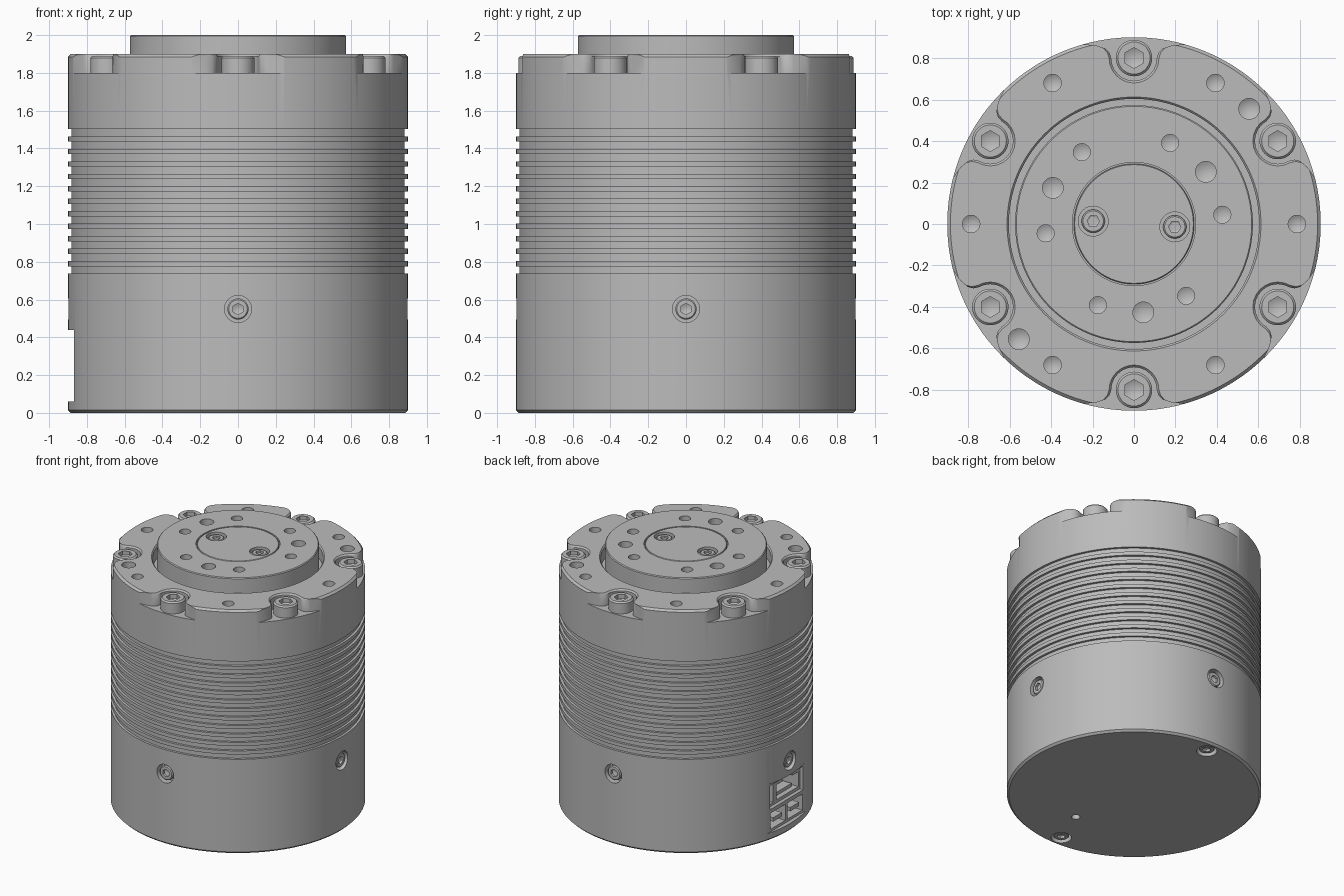
import bpy, bmesh, math
from mathutils import Matrix, Vector

if "Cube" in bpy.data.objects:
    bpy.data.objects.remove(bpy.data.objects["Cube"], do_unlink=True)

GREY = (0.5, 0.5, 0.5, 1)
metal = bpy.data.materials.new("machined_grey")
metal.use_nodes = True
metal.diffuse_color = GREY
metal.node_tree.nodes["Principled BSDF"].inputs["Base Color"].default_value = GREY


def rot(deg, axis="Z"):
    return Matrix.Rotation(math.radians(deg), 4, axis)


def move(x, y, z):
    return Matrix.Translation((x, y, z))


def revolve(bm, profile, steps, matrix=Matrix()):
    """Turn an (r, z) profile about z and add it to bm."""
    part = bmesh.new()
    verts = [part.verts.new((r, 0, z)) for r, z in profile]
    edges = [part.edges.new(pair) for pair in zip(verts, verts[1:])]
    bmesh.ops.spin(part, geom=verts + edges, cent=(0, 0, 0), axis=(0, 0, 1),
                   angle=math.tau, steps=steps)
    bmesh.ops.remove_doubles(part, verts=part.verts, dist=1e-5)
    merge(bm, part, matrix)


def merge(bm, part, matrix):
    bmesh.ops.transform(part, matrix=matrix, verts=part.verts)
    bmesh.ops.recalc_face_normals(part, faces=part.faces)
    mesh = bpy.data.meshes.new("part")
    part.to_mesh(mesh)
    part.free()
    bm.from_mesh(mesh)
    bpy.data.meshes.remove(mesh)


def drill(bm, matrix, r, depth, tip=0.0, steps=32):
    """Cutter for a hole going down from the matrix origin."""
    revolve(bm, [(0, 0.04), (r, 0.04), (r, -depth), (0, -depth - tip)], steps, matrix)


def box(bm, low, high):
    low, high = Vector(low), Vector(high)
    size = high - low
    part = bmesh.new()
    bmesh.ops.create_cube(part, size=1)
    merge(bm, part, Matrix.Translation((low + high) / 2) @ Matrix.Diagonal((*size, 1)))


def loft(bm, rings, matrix):
    """Closed solid through equal-length rings of points."""
    part = bmesh.new()
    loops = [[part.verts.new(p) for p in ring] for ring in rings]
    n = len(loops[0])
    for a, b in zip(loops, loops[1:]):
        for i in range(n):
            j = (i + 1) % n
            part.faces.new((a[i], a[j], b[j], b[i]))
    part.faces.new(loops[0])
    part.faces.new(loops[-1])
    merge(bm, part, matrix)


def make(name, bm):
    mesh = bpy.data.meshes.new(name)
    bm.to_mesh(mesh)
    bm.free()
    obj = bpy.data.objects.new(name, mesh)
    bpy.context.collection.objects.link(obj)
    return obj


def activate(obj):
    bpy.ops.object.select_all(action="DESELECT")
    obj.select_set(True)
    bpy.context.view_layer.objects.active = obj


def cut(obj, bm):
    cutter = make("cutter", bm)
    mod = obj.modifiers.new("cut", "BOOLEAN")
    mod.operation, mod.solver, mod.object = "DIFFERENCE", "EXACT", cutter
    activate(obj)
    bpy.ops.object.modifier_apply(modifier=mod.name)
    bpy.data.objects.remove(cutter, do_unlink=True)


def finish(obj):
    obj.data.materials.clear()
    obj.data.materials.append(metal)
    activate(obj)
    bpy.ops.object.shade_smooth_by_angle(angle=math.radians(30))


def screws(name, r, height, socket, places):
    """Socket-head screws sharing one mesh; the head top is at the origin."""
    bm = bmesh.new()
    c = 0.12 * r
    revolve(bm, [(0, -height), (r, -height), (r, -c), (r - c, 0), (0, 0)], 32)
    head = make(name, bm)
    bm = bmesh.new()
    drill(bm, Matrix(), socket, 0.6 * socket, 0.5 * socket, 6)
    cut(head, bm)
    finish(head)
    for i, place in enumerate(places):
        obj = head if i == 0 else bpy.data.objects.new(f"{name}_{i + 1}", head.data)
        if i:
            bpy.context.collection.objects.link(obj)
        obj.matrix_world = place


# Housing with cooling grooves
R, GROOVE, FIN, DEPTH = 0.9, 0.038, 0.028, 0.018
profile = [(0, 0), (R - 0.015, 0), (R, 0.015)]
z = 0.738
for i in range(12):
    profile += [(R, z), (R - DEPTH, z), (R - DEPTH, z + GROOVE), (R, z + GROOVE)]
    z += GROOVE + FIN
profile += [(R, 1.885), (R - 0.015, 1.9), (0.612, 1.9), (0.603, 1.89), (0.603, 1.8), (0, 1.8)]
bm = bmesh.new()
revolve(bm, profile, 160)
housing = make("housing", bm)

# Flared screw pockets around the top rim
half = [(0.11 * math.sin(a), 0.8 - 0.11 * math.cos(a))
        for a in (math.radians(15 * k) for k in range(7))]
half += [(0.118, 0.825), (0.137, 0.845), (0.165, 0.855), (0.27, 0.87), (0.27, 1.0)]
outline = half + [(-x, y) for x, y in reversed(half[1:])]


def ring(z, grow):
    return [(x * grow, 0.8 + (y - 0.8) * grow, z) for x, y in outline]


bm = bmesh.new()
for k in range(6):
    loft(bm, [ring(1.8, 1), ring(1.888, 1), ring(1.92, 1.25)], rot(60 * k))
cut(housing, bm)

# Threaded holes in the rim, screw recesses in the side and base
side_places = [rot(90 * k) @ move(R, 0, 0.55) @ rot(90, "Y") for k in range(4)]
base_places = [move(0, s * 0.8, 0) @ rot(180, "X") for s in (1, -1)]
bm = bmesh.new()
for angle in (0, 60, 120, 180, 240, 300):
    drill(bm, rot(angle) @ move(0.785, 0, 1.9), 0.042, 0.12, 0.025)
for angle in (45, 225):
    drill(bm, rot(angle) @ move(0.785, 0, 1.9), 0.05, 0.12, 0.03)
for place in side_places + base_places:
    drill(bm, place, 0.072, 0.06)
drill(bm, move(0.11, -0.51, 0) @ rot(180, "X"), 0.03, 0.08)
cut(housing, bm)

# Connector panel on the side: flat recess, then the sockets
bm = bmesh.new()
box(bm, (-1, -0.28, 0.06), (-0.868, 0.28, 0.44))
cut(housing, bm)
bm = bmesh.new()
box(bm, (-0.95, -0.205, 0.235), (-0.84, 0.205, 0.42))
for y in (-0.105, 0.105):
    box(bm, (-0.95, y - 0.09, 0.08), (-0.78, y + 0.09, 0.205))
cut(housing, bm)
bm = bmesh.new()
box(bm, (-0.9, -0.185, 0.26), (-0.68, 0.085, 0.375))
box(bm, (-0.9, 0.125, 0.255), (-0.8, 0.185, 0.40))
cut(housing, bm)
bm = bmesh.new()
box(bm, (-0.9, -0.11, 0.35), (-0.70, 0.01, 0.405))
cut(housing, bm)
finish(housing)

bm = bmesh.new()
for y in (-0.105, 0.105):
    box(bm, (-0.865, y - 0.055, 0.125), (-0.77, y + 0.055, 0.155))
box(bm, (-0.80, -0.16, 0.255), (-0.67, 0.06, 0.285))
finish(make("connector_tongues", bm))

# Output flange with its bolt circle
bm = bmesh.new()
revolve(bm, [(0, 1.79), (0.573, 1.79), (0.573, 1.994), (0.567, 2), (0.297, 2),
             (0.297, 1.97), (0, 1.97)], 128)
flange = make("output_flange", bm)
bm = bmesh.new()
for start in (6, 126, 246):
    for step, r in ((0, 0.041), (30, 0.05), (60, 0.041)):
        drill(bm, rot(start + step) @ move(0.428, 0, 2), r, 0.1, 0.5 * r)
cut(flange, bm)
finish(flange)

# Centre cap set into the flange
bm = bmesh.new()
revolve(bm, [(0, 1.9), (0.29, 1.9), (0.29, 1.996), (0.286, 2), (0, 2)], 96)
cap = make("centre_cap", bm)
cap_places = [rot(-4 + 180 * k) @ move(0.197, 0, 2) for k in range(2)]
bm = bmesh.new()
for place in cap_places:
    drill(bm, place, 0.072, 0.04)
cut(cap, bm)
finish(cap)

# Screws
screws("rim_screw", 0.088, 0.1, 0.05,
       [rot(30 + 60 * k) @ move(0.8, 0, 1.89) for k in range(6)])
screws("side_screw", 0.056, 0.06, 0.03, [p @ move(0, 0, -0.012) for p in side_places])
screws("base_screw", 0.056, 0.06, 0.03, [p @ move(0, 0, -0.012) for p in base_places])
screws("cap_screw", 0.056, 0.04, 0.03, [p @ move(0, 0, -0.008) for p in cap_places])
